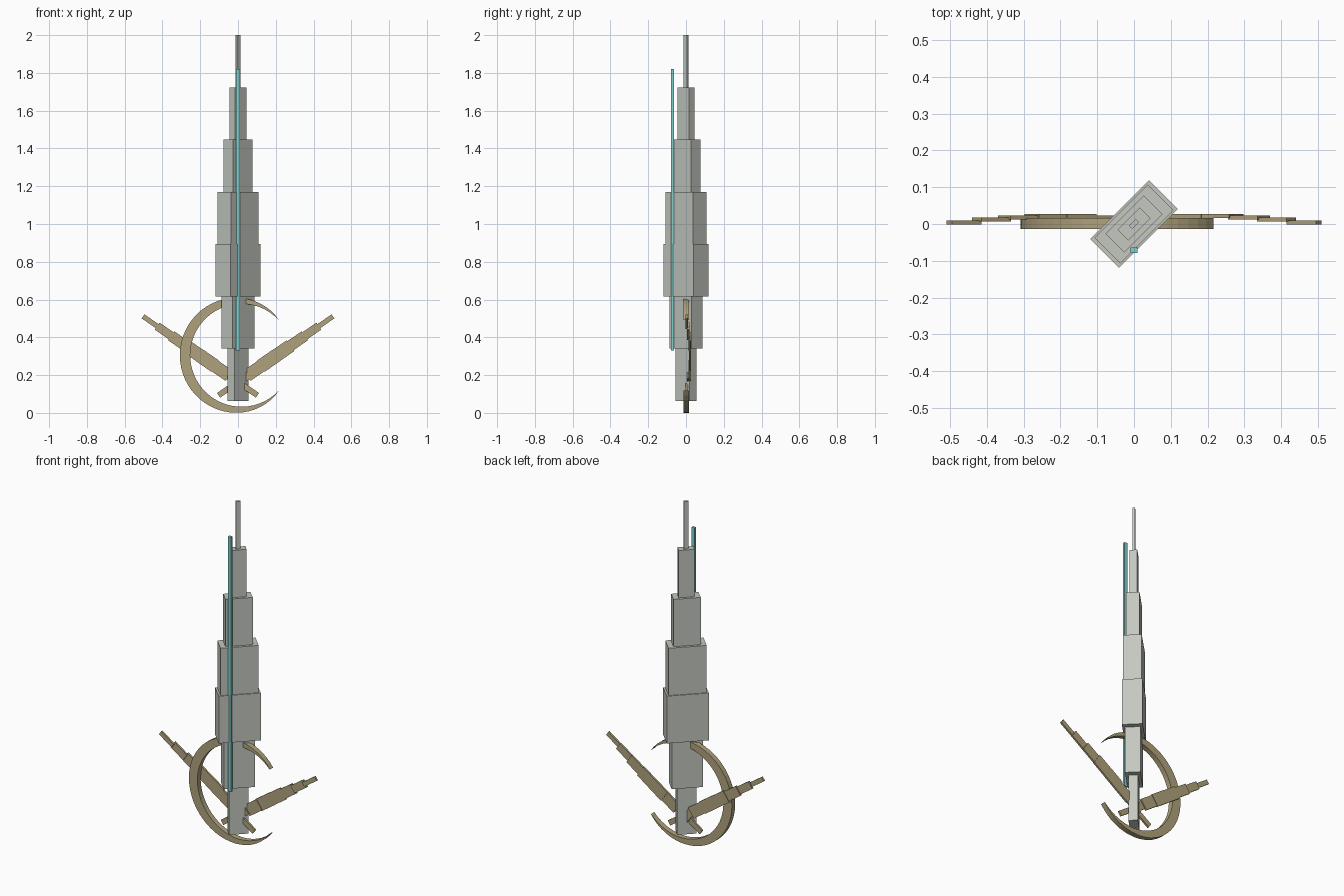
import bpy, bmesh, math
from mathutils import Matrix, Vector

cube = bpy.data.objects.get("Cube")
if cube:
    bpy.data.objects.remove(cube, do_unlink=True)


def material(name, rgb):
    m = bpy.data.materials.new(name)
    m.use_nodes = True
    m.diffuse_color = (*rgb, 1)
    m.node_tree.nodes["Principled BSDF"].inputs["Base Color"].default_value = (*rgb, 1)
    return m


grey = material("pale grey", (0.55, 0.58, 0.53))
brass = material("dull brass", (0.43, 0.36, 0.2))
teal = material("teal", (0.22, 0.63, 0.6))


def finish(name, bm, mat):
    bmesh.ops.recalc_face_normals(bm, faces=bm.faces)
    mesh = bpy.data.meshes.new(name)
    bm.to_mesh(mesh)
    bm.free()
    mesh.materials.append(mat)
    ob = bpy.data.objects.new(name, mesh)
    bpy.context.collection.objects.link(ob)
    return ob


def add_box(bm, centre, size, rotation=Matrix()):
    mat = Matrix.Translation(centre) @ rotation @ Matrix.Diagonal((*size, 1))
    bmesh.ops.create_cube(bm, size=1, matrix=mat)


# Stepped blade: stacked blocks turned 45 degrees, each as wide as its reach in x
bm = bmesh.new()
turn = Matrix.Rotation(math.radians(45), 4, "Z")
reaches = (0.055, 0.088, 0.119, 0.108, 0.077, 0.045, 0.0135)
bottom, step = 0.063, (2 - 0.063) / len(reaches)
for i, r in enumerate(reaches):
    add_box(bm, (0, 0, bottom + (i + 0.5) * step), (1.9 * r, 0.925 * r, step), turn)
finish("blade", bm, grey)

# Thin rod in front of the blade
bm = bmesh.new()
add_box(bm, (0, -0.072, 1.075), (0.02, 0.015, 1.49))
finish("front_rod", bm, teal)

# Crescent guard: an arc swept through 278 degrees that narrows to both tips
bm = bmesh.new()
rings, count = [], 44
for i in range(count + 1):
    d = 2 * i / count - 1
    a = math.radians(180 + 139 * d)
    outer = 0.308 - 0.022 * d ** 4
    inner = outer - 0.054 * (1 - d * d) - 0.001
    ring = []
    for r, y in ((outer, -0.014), (inner, -0.014), (inner, 0.016), (outer, 0.016)):
        ring.append(bm.verts.new((r * math.cos(a), y, 0.305 + r * math.sin(a))))
    rings.append(ring)
for a, b in zip(rings, rings[1:]):
    for k in range(4):
        n = (k + 1) % 4
        bm.faces.new((a[k], a[n], b[n], b[k]))
bm.faces.new(rings[0])
bm.faces.new(rings[-1])
finish("crescent_guard", bm, brass)

# Crossed arms: overlapping plates, widest in the middle, bowed towards the back
widths = (0.026, 0.045, 0.058, 0.07, 0.072, 0.066, 0.045, 0.03)
for name, side in (("left_arm", 1), ("right_arm", -1)):
    bm = bmesh.new()
    tilt = Matrix.Rotation(math.radians(-34.6 * side), 4, "Y")
    for i, w in enumerate(widths):
        x = 0.4625 - 0.075 * i
        y = 0.004 + 0.018 * math.sin(math.pi * i / (len(widths) - 1))
        add_box(bm, Vector((side * x, y, 0.164 + 0.69 * x)), (0.098, 0.011, w), tilt)
    finish(name, bm, brass)
